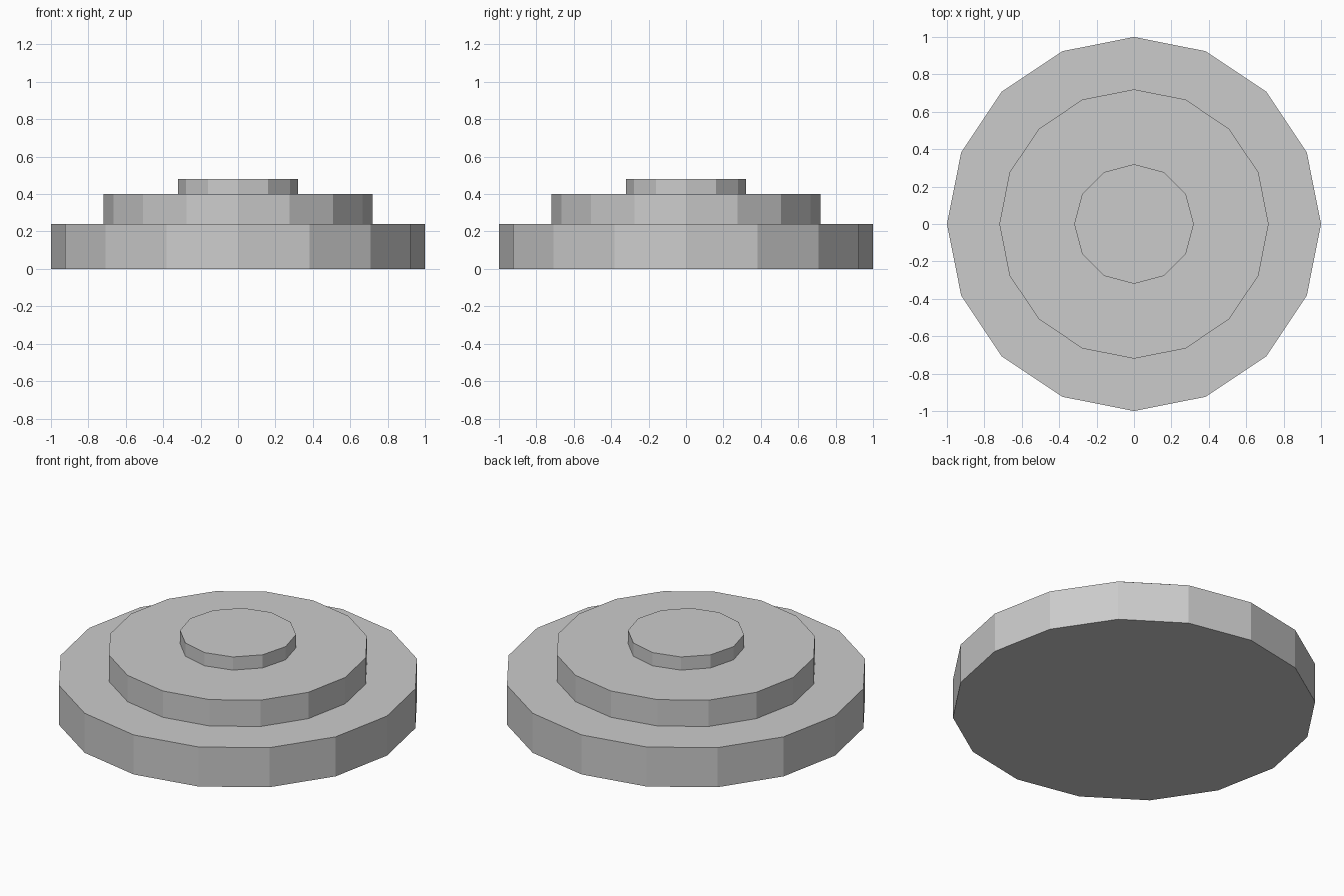
import bpy

if "Cube" in bpy.data.objects:
    bpy.data.objects.remove(bpy.data.objects["Cube"])


def disc(name, sides, radius, z_bottom, z_top):
    """Flat-shaded low-poly disc spanning z_bottom to z_top."""
    bpy.ops.mesh.primitive_cylinder_add(
        vertices=sides, radius=radius, depth=z_top - z_bottom,
        location=(0, 0, (z_bottom + z_top) / 2))
    bpy.context.object.name = name


# Three stacked tiers, widest at the bottom
disc("base_tier", 16, 1.0, 0.0, 0.24)
disc("middle_tier", 16, 0.72, 0.24, 0.40)
disc("top_cap", 12, 0.32, 0.40, 0.48)
